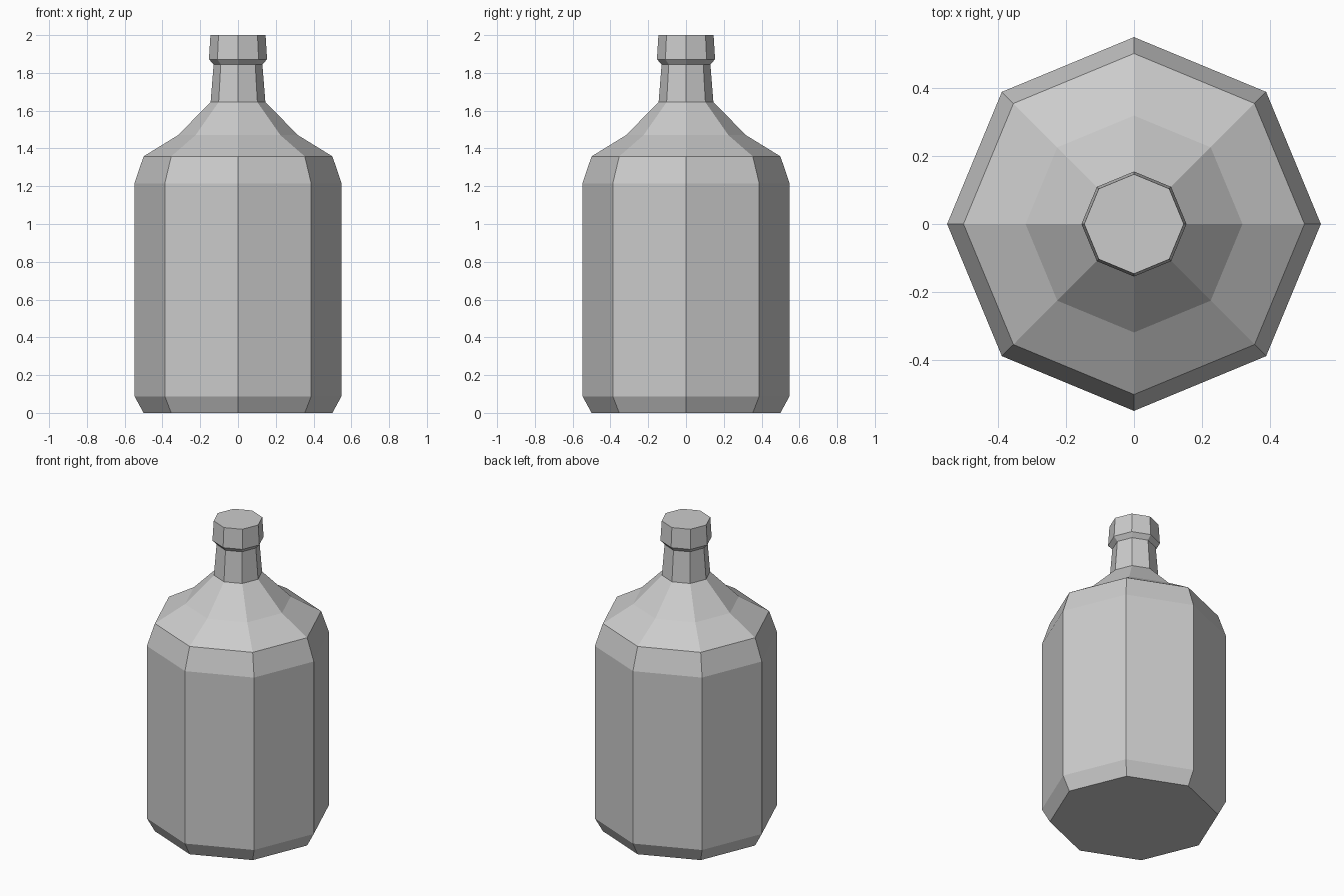
import bpy, bmesh
from math import cos, sin, pi

if "Cube" in bpy.data.objects:
    bpy.data.objects.remove(bpy.data.objects["Cube"])

SIDES = 8


def lathe(name, profile):
    """Closed, flat-shaded solid from (radius, height) rings, bottom to top."""
    bm = bmesh.new()
    rings = [[bm.verts.new((r * cos(2 * pi * i / SIDES), r * sin(2 * pi * i / SIDES), z))
              for i in range(SIDES)] for r, z in profile]
    for low, high in zip(rings, rings[1:]):
        for i in range(SIDES):
            j = (i + 1) % SIDES
            bm.faces.new((low[i], low[j], high[j], high[i]))
    bm.faces.new(rings[0][::-1])
    bm.faces.new(rings[-1])
    mesh = bpy.data.meshes.new(name)
    bm.to_mesh(mesh)
    bm.free()
    obj = bpy.data.objects.new(name, mesh)
    bpy.context.collection.objects.link(obj)
    return obj


# Whole bottle: chamfered base, straight body, shoulder, tapered neck, lip
lathe("bottle", [
    (0.50, 0.0), (0.548, 0.088),        # base chamfer
    (0.548, 1.215), (0.50, 1.358),      # body and upper chamfer
    (0.318, 1.47), (0.145, 1.645),      # concave shoulder
    (0.129, 1.845),                     # neck
    (0.154, 1.872), (0.146, 2.0),       # lip with closed top
])
